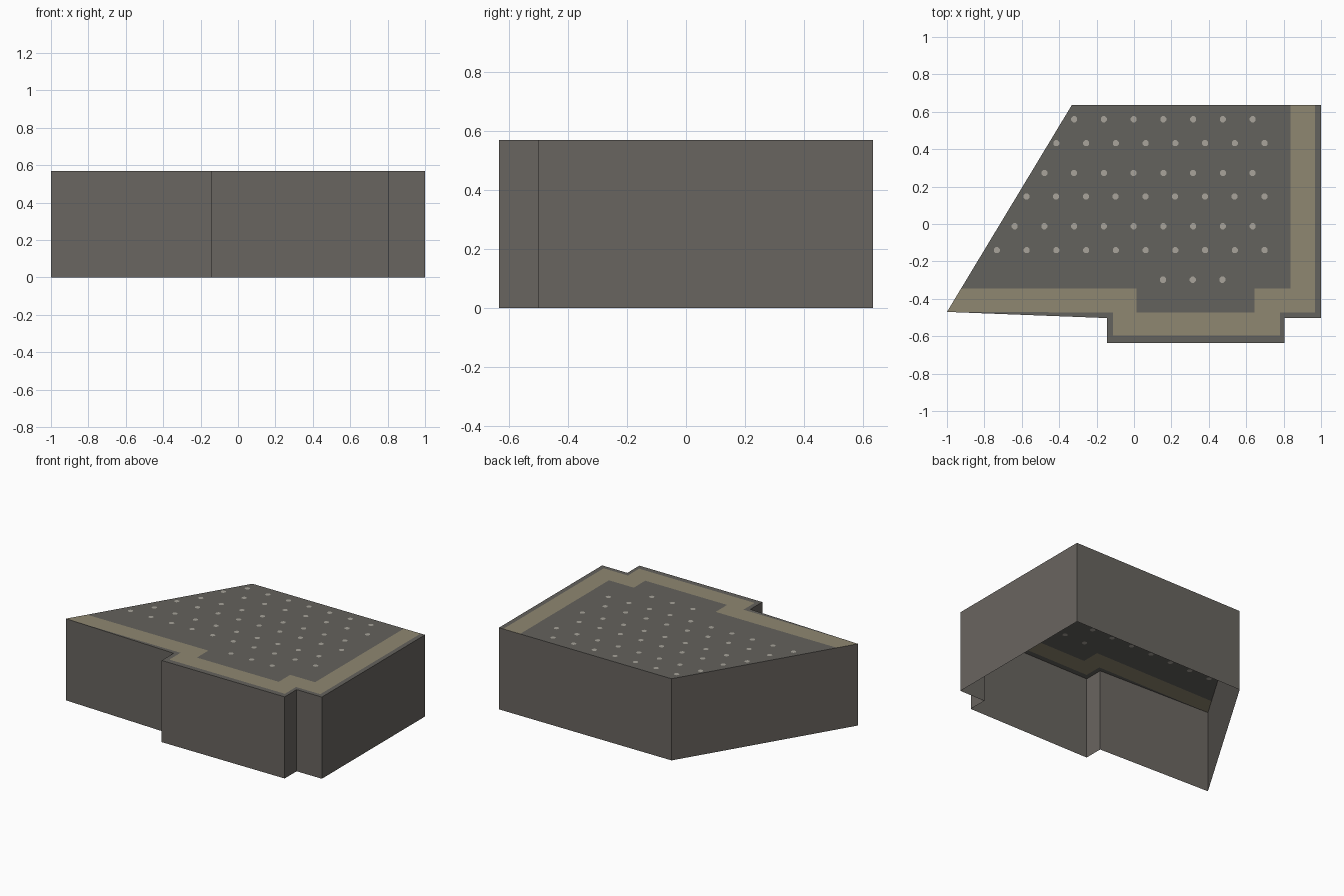
import bpy, bmesh, math
from mathutils import Vector
from mathutils.geometry import delaunay_2d_cdt

if "Cube" in bpy.data.objects:
    bpy.data.objects.remove(bpy.data.objects["Cube"])

H = 0.57


def material(name, rgb):
    m = bpy.data.materials.new(name)
    lin = [c / 255 / 12.92 if c < 11 else ((c / 255 + 0.055) / 1.055) ** 2.4 for c in rgb]
    m.diffuse_color = (*lin, 1)
    m.use_nodes = True
    m.node_tree.nodes["Principled BSDF"].inputs["Base Color"].default_value = m.diffuse_color
    return m


def make_object(name, bm, mats):
    mesh = bpy.data.meshes.new(name)
    bm.to_mesh(mesh)
    bm.free()
    for m in mats:
        mesh.materials.append(m)
    obj = bpy.data.objects.new(name, mesh)
    bpy.context.collection.objects.link(obj)
    return obj


roof_grey = material("roof grey", (100, 98, 93))
path_tan = material("path tan", (143, 135, 113))
dot_grey = material("light dot grey", (168, 164, 155))
wall_grey = material("wall grey", (105, 101, 96))

# footprint, counter-clockwise
outline = [(-1, -0.47), (-0.145, -0.503), (-0.145, -0.635), (0.805, -0.635),
           (0.805, -0.503), (1, -0.503), (1, 0.635), (-0.333, 0.635)]

# tan walkway along the front and right edges
path = [(-1, -0.47), (-0.113, -0.473), (-0.113, -0.597), (0.78, -0.597),
        (0.78, -0.473), (0.967, -0.473), (0.967, 0.635), (0.837, 0.635),
        (0.837, -0.345), (0.645, -0.345), (0.645, -0.472), (0.013, -0.472),
        (0.013, -0.345), (-0.9246, -0.345)]

# rows of dots: y, first x, count
rows = [(0.56, -0.32, 7), (0.432, -0.415, 8), (0.273, -0.479, 8), (0.147, -0.575, 9),
        (-0.012, -0.638, 9), (-0.14, -0.733, 10), (-0.298, 0.155, 3)]
loops = [(outline, 0), (path, 1)]
for y, x0, n in rows:
    for i in range(n):
        cx = x0 + i * 0.159
        dot = [(cx + 0.0175 * math.cos(math.pi * (k + 0.5) / 4),
                y + 0.0175 * math.sin(math.pi * (k + 0.5) / 4)) for k in range(8)]
        loops.append((dot, 2))

# flat roof, with walkway and dots cut into its faces
points, faces = [], []
for pts, _ in loops:
    faces.append(list(range(len(points), len(points) + len(pts))))
    points += [Vector(p) for p in pts]
verts, _, tris, _, _, source = delaunay_2d_cdt(points, [], faces, 1, 1e-5)
bm = bmesh.new()
bv = [bm.verts.new((v.x, v.y, H)) for v in verts]
for tri, src in zip(tris, source):
    if 0 in src:
        f = bm.faces.new([bv[i] for i in tri])
        f.material_index = max(loops[s][1] for s in src)
        f.normal_update()
        if f.normal.z < 0:
            f.normal_flip()
make_object("roof", bm, [roof_grey, path_tan, dot_grey])

# walls, open at the bottom
bm = bmesh.new()
low = [bm.verts.new((x, y, 0)) for x, y in outline]
top = [bm.verts.new((x, y, H)) for x, y in outline]
for i in range(len(outline)):
    j = (i + 1) % len(outline)
    bm.faces.new((low[i], low[j], top[j], top[i]))
make_object("walls", bm, [wall_grey])
